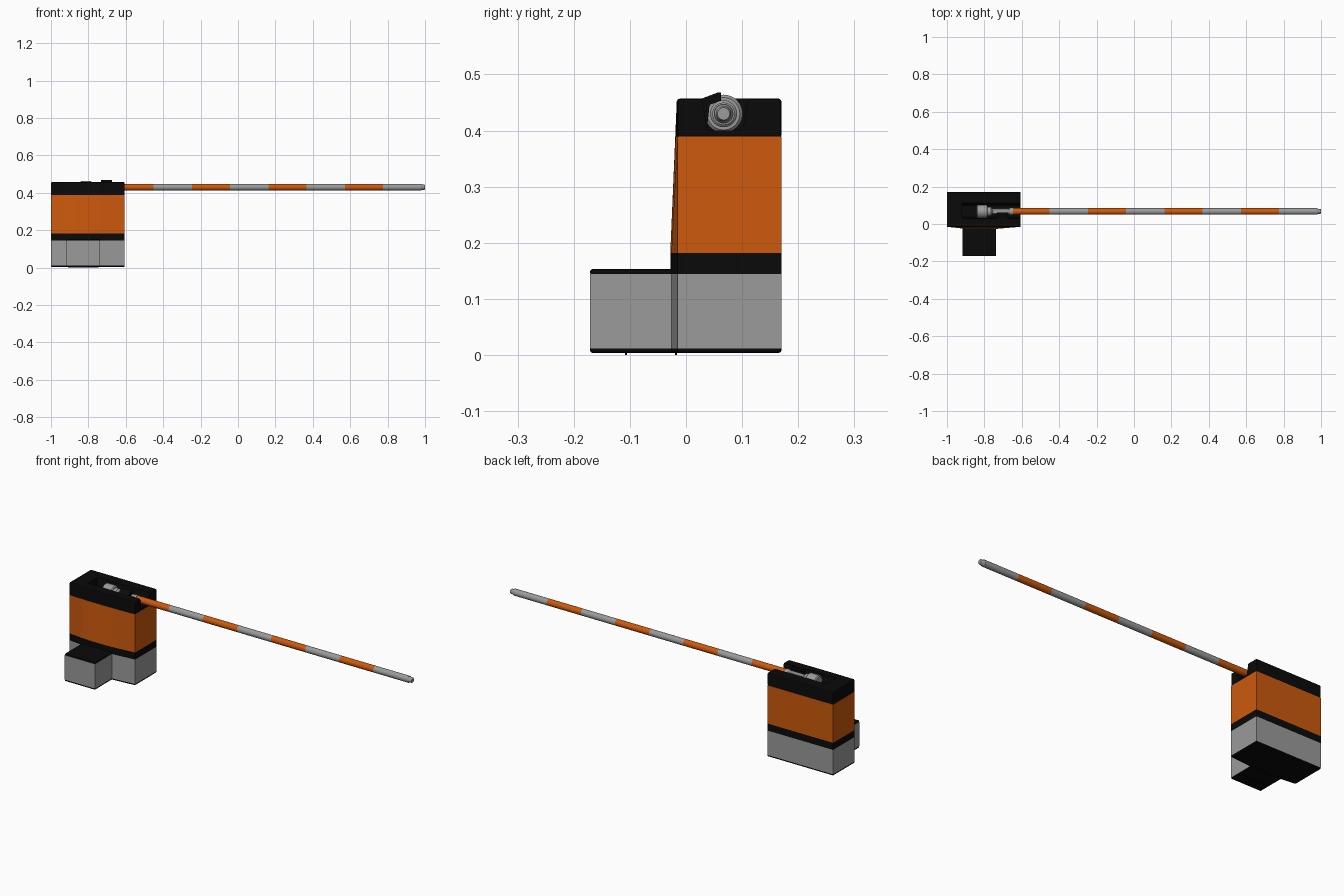
import bpy, bmesh, math

if "Cube" in bpy.data.objects:
    bpy.data.objects.remove(bpy.data.objects["Cube"])


def material(name, rgb):
    m = bpy.data.materials.new(name)
    m.diffuse_color = (*rgb, 1)
    m.use_nodes = True
    m.node_tree.nodes["Principled BSDF"].inputs["Base Color"].default_value = m.diffuse_color
    return m


ORANGE = material("orange", (0.61, 0.1, 0.004))
BLACK = material("black", (0.003, 0.003, 0.003))
GREY = material("mid_grey", (0.325, 0.325, 0.325))


def make(name, bm, mat, bevel=0, smooth=False):
    bmesh.ops.recalc_face_normals(bm, faces=bm.faces)
    me = bpy.data.meshes.new(name)
    bm.to_mesh(me)
    bm.free()
    ob = bpy.data.objects.new(name, me)
    bpy.context.collection.objects.link(ob)
    me.materials.append(mat)
    if bevel:
        b = ob.modifiers.new("bevel", "BEVEL")
        b.width, b.segments, b.limit_method = bevel, 2, 'ANGLE'
        b.angle_limit = math.radians(40)
    if smooth:
        bpy.ops.object.select_all(action='DESELECT')
        bpy.context.view_layer.objects.active = ob
        ob.select_set(True)
        bpy.ops.object.shade_smooth_by_angle(angle=math.radians(35))
    return ob


def loft(name, rings, mat=GREY, bevel=0, smooth=False):
    """Skin a list of equal-length rings and cap both ends."""
    bm = bmesh.new()
    vs = [[bm.verts.new(p) for p in r] for r in rings]
    n = len(rings[0])
    for a, b in zip(vs, vs[1:]):
        for i in range(n):
            bm.faces.new((a[i], a[(i + 1) % n], b[(i + 1) % n], b[i]))
    bm.faces.new(vs[0])
    bm.faces.new(vs[-1])
    return make(name, bm, mat, bevel, smooth)


def box(name, x, y, z, mat=GREY, bevel=0):
    rect = [(x[0], y[0]), (x[1], y[0]), (x[1], y[1]), (x[0], y[1])]
    return loft(name, [[(*p, h) for p in rect] for h in z], mat, bevel)


def lathe(name, stations, mat=GREY, n=24):
    """Turned part along the pole axis, from (x, radius) stations."""
    ring = [(math.cos(2 * math.pi * i / n), math.sin(2 * math.pi * i / n)) for i in range(n)]
    return loft(name, [[(x, PY + r * c, PZ + r * s) for c, s in ring]
                       for x, r in stations], mat, smooth=True)


PY, PZ = 0.067, 0.43
X0, X1 = -1.0, -0.606
BOW = [(X0, 0), (-0.92, 0.009), (-0.87, 0.013), (-0.785, 0.013), (-0.735, 0.011), (X1, 0)]


def plan(z):
    # bowed front that flattens towards the top
    k = 1 if z < 0.183 else 1 - 0.9 * (z - 0.182) / 0.275
    return [(x, -0.015 - d * k, z) for x, d in BOW] + [(X1, 0.17, z), (X0, 0.17, z)]


# cabinet bands
for name, z0, z1, mat, bev in [("base_plate", 0.004, 0.016, BLACK, 0.004),
                               ("lower_cabinet", 0.012, 0.144, GREY, 0),
                               ("waist_band", 0.144, 0.182, BLACK, 0),
                               ("upper_cabinet", 0.182, 0.389, ORANGE, 0),
                               ("top_cap", 0.387, 0.457, BLACK, 0.005)]:
    ob = loft(name, [plan(z0), plan(z1)], mat, bev)
cap = ob

# pole slot cut into the cap, open at the right end
section = [(0.038, 0.40), (0.100, 0.40), (0.114, 0.47), (0.026, 0.47)]
cutter = loft("slot_cutter", [[(x, y, z) for y, z in section] for x in (-0.92, -0.55)], BLACK)
cutter.hide_render = True
cutter.hide_viewport = True
cut = cap.modifiers.new("slot", "BOOLEAN")
cut.operation, cut.object, cut.solver = 'DIFFERENCE', cutter, 'EXACT'

# front step box
FX = (-0.918, -0.737)
box("step_base", FX, (-0.171, -0.02), (0.004, 0.016), BLACK, 0.004)
box("step_body", FX, (-0.171, -0.02), (0.012, 0.144))
box("step_lid", FX, (-0.171, -0.02), (0.143, 0.153), BLACK, 0.004)

# thin seams under the base
for i, y in enumerate((-0.107, -0.018)):
    box(f"base_runner_{i + 1}", (-0.91, -0.745), (y - 0.002, y + 0.002), (0, 0.006), BLACK)

# pole mount: counterweight drum, neck and socket
lathe("pivot_drum", [(-0.843, 0.029), (-0.838, 0.034), (-0.787, 0.034), (-0.782, 0.029)])
lathe("pivot_collar", [(-0.783, 0.024), (-0.765, 0.024), (-0.755, 0.014)])
box("neck_arm", (-0.77, -0.66), (PY - 0.013, PY + 0.015), (0.417, 0.443), GREY, 0.003)
lathe("pole_socket", [(-0.675, 0.012), (-0.66, 0.020), (-0.648, 0.020)])

# clamp hooking over the pole neck
hook = [(0.030, 0.40), (0.037, 0.40), (0.042, 0.446), (0.062, 0.453), (0.062, 0.468),
        (0.057, 0.468), (0.028, 0.457)]
loft("clamp_hook", [[(x, y, z) for y, z in hook] for x in (-0.733, -0.675)], BLACK)

# striped pole
STEP = 0.2043
for i in range(8):
    a = -0.655 + i * STEP
    lathe(f"pole_stripe_{i + 1}", [(a, 0.0175), (a + STEP, 0.0175)], GREY if i % 2 else ORANGE)
lathe("pole_tip", [(0.978, 0.0175), (0.984, 0.0135), (0.996, 0.0135), (1.0, 0.011)])
